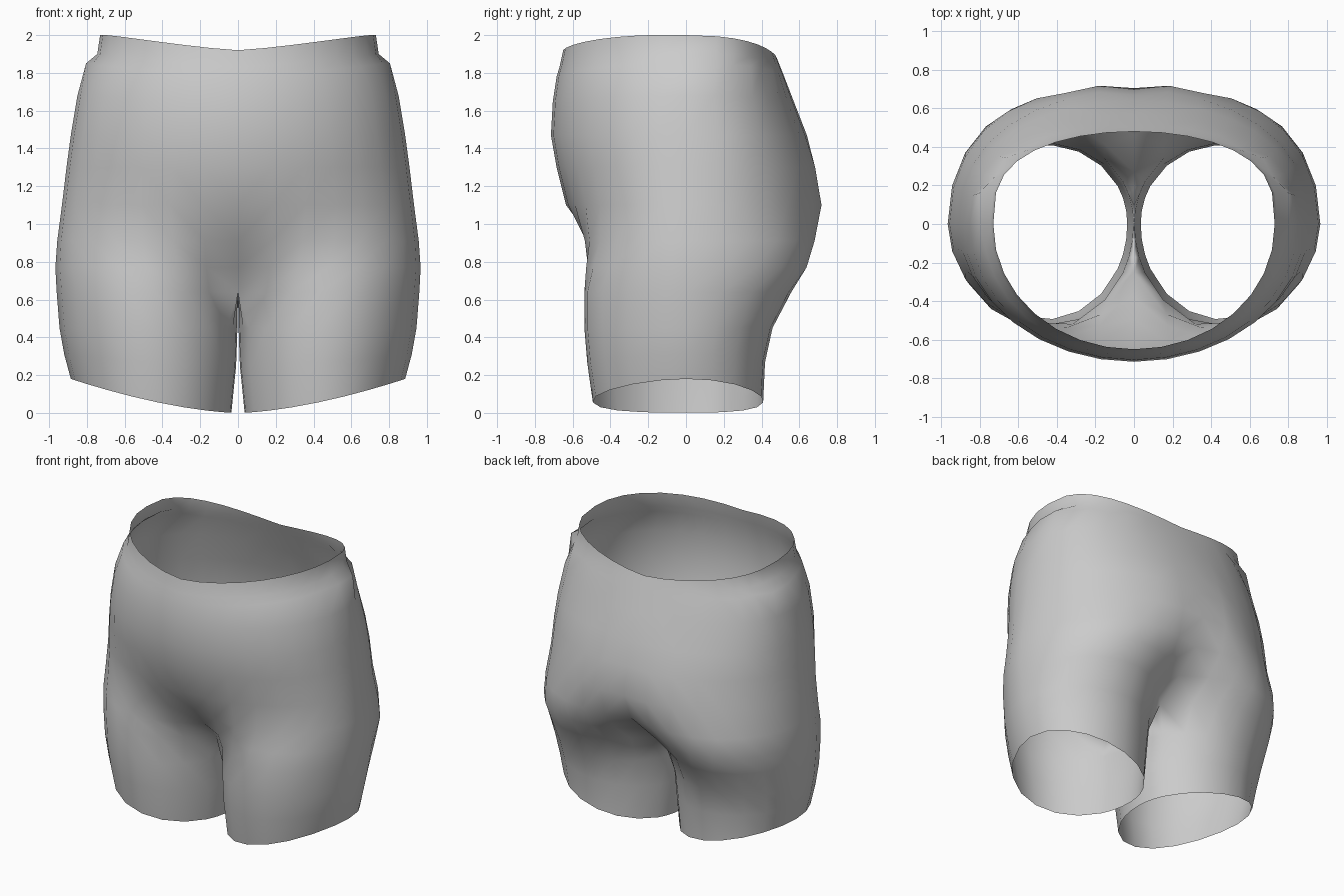
import bpy, bmesh, math

if "Cube" in bpy.data.objects:
    bpy.data.objects.remove(bpy.data.objects["Cube"])

OUT, INN = 17, 5            # columns on the outer arc / extra inner-leg columns
ARC = math.radians(152)     # outer arc of the leg ring, either side of the hip

# z, half width, inner x, front y, back y, torso blend, side lift
ROWS = [
    (0.00, 0.885, 0.035, -0.495, 0.41, 0, 0.18),
    (0.25, 0.920, 0.010, -0.525, 0.42, 0, 0.06),
    (0.45, 0.945, 0.003, -0.540, 0.46, 0, 0.0),
    (0.64, 0.960, 0.000, -0.540, 0.56, 0, 0.0),
    (0.77, 0.967, 0.000, -0.565, 0.68, 0.38, 0.0),
    (0.91, 0.957, 0.000, -0.580, 0.735, 0.72, 0.0),
    (1.10, 0.932, 0.000, -0.635, 0.730, 1, 0.0),
    (1.30, 0.908, 0.000, -0.685, 0.695, 1, 0.0),
    (1.47, 0.885, 0.000, -0.715, 0.640, 1, 0.0),
    (1.65, 0.850, 0.000, -0.705, 0.570, 1, 0.03),
    (1.78, 0.785, 0.000, -0.685, 0.520, 1, 0.07),
    (1.83, 0.745, 0.000, -0.670, 0.500, 1, 0.07),
    (1.90, 0.730, 0.000, -0.650, 0.480, 1, 0.10),
]
# squareness of the back half of each torso row
BACK_E = {4: 0.92, 5: 0.92, 6: 0.9, 7: 0.86, 10: 0.75, 11: 0.7, 12: 0.66}
CROTCH, GATHER, WAIST = 3, 10, 12


def depth(s, front, back, ef, eb):
    """Signed depth of a ring, with its own squareness front and back."""
    return front * (-s) ** ef if s < 0 else back * s ** eb


def leg_point(a, w, xi, front, back):
    cx, r = (w + xi) / 2, (w - xi) / 2
    ef = 1.15 if math.cos(a) > 0 else 1
    return cx + r * math.cos(a), depth(math.sin(a), front, back, ef, 0.97)


def ring_point(i, k, row):
    z, w, xi, front, back, m, lift = row
    t = k / (OUT - 1)
    lx, ly = leg_point(-ARC + 2 * ARC * t, w, xi, front, back)
    b = math.pi * (t - 0.5)
    tx = w * math.cos(b)
    ty = depth(math.sin(b), front, back, 0.97, BACK_E.get(i, 0.82))
    # shallow dip down the middle of the seat
    if k == OUT - 1 and 1.0 < z < 1.35:
        ty -= 0.025
    x, y = lx + (tx - lx) * m, ly + (ty - ly) * m
    if i >= CROTCH and k in (0, OUT - 1):
        x = 0
    c = min(1, max(0, x / w))
    zz = z + lift * c ** (1.6 if m == 0 else 1.3)
    # gathered cloth near the hip, and the waist tilt
    if i == GATHER:
        bump = {8: 0.025, 9: 0.045, 10: -0.01, 11: 0.025, 12: -0.015, 13: 0.015}.get(k, 0)
        x, y = x * (1 + bump), y * (1 + bump)
    if i == WAIST:
        zz -= 0.02 * math.sin(b)
    return x, y, zz


bm = bmesh.new()
outer, inner = [], []
for i, row in enumerate(ROWS):
    outer.append([bm.verts.new(ring_point(i, k, row)) for k in range(OUT)])
    # inner thigh closes each leg ring up to the crotch seam
    if i <= CROTCH:
        z, w, xi, front, back, m, lift = row
        ring = [outer[i][-1]]
        for k in range(1, INN + 1):
            a = ARC + (2 * math.pi - 2 * ARC) * k / (INN + 1)
            x, y = leg_point(a, w, xi, front, back)
            if i == CROTCH:
                x = 0
            ring.append(bm.verts.new((x, y, z + lift * max(0, x / w) ** 1.6)))
        inner.append(ring + [outer[i][0]])


def skin(rows):
    for lo, hi in zip(rows, rows[1:]):
        for k in range(len(lo) - 1):
            bm.faces.new((lo[k], lo[k + 1], hi[k + 1], hi[k]))


skin(outer)
skin(inner)
bmesh.ops.recalc_face_normals(bm, faces=bm.faces)
mesh = bpy.data.meshes.new("shorts")
bm.to_mesh(mesh)
bm.free()
shorts = bpy.data.objects.new("shorts", mesh)
bpy.context.collection.objects.link(shorts)

# the other leg
mirror = shorts.modifiers.new("mirror", 'MIRROR')
mirror.use_axis[0] = True
mirror.merge_threshold = 0.001
for p in mesh.polygons:
    p.use_smooth = True
